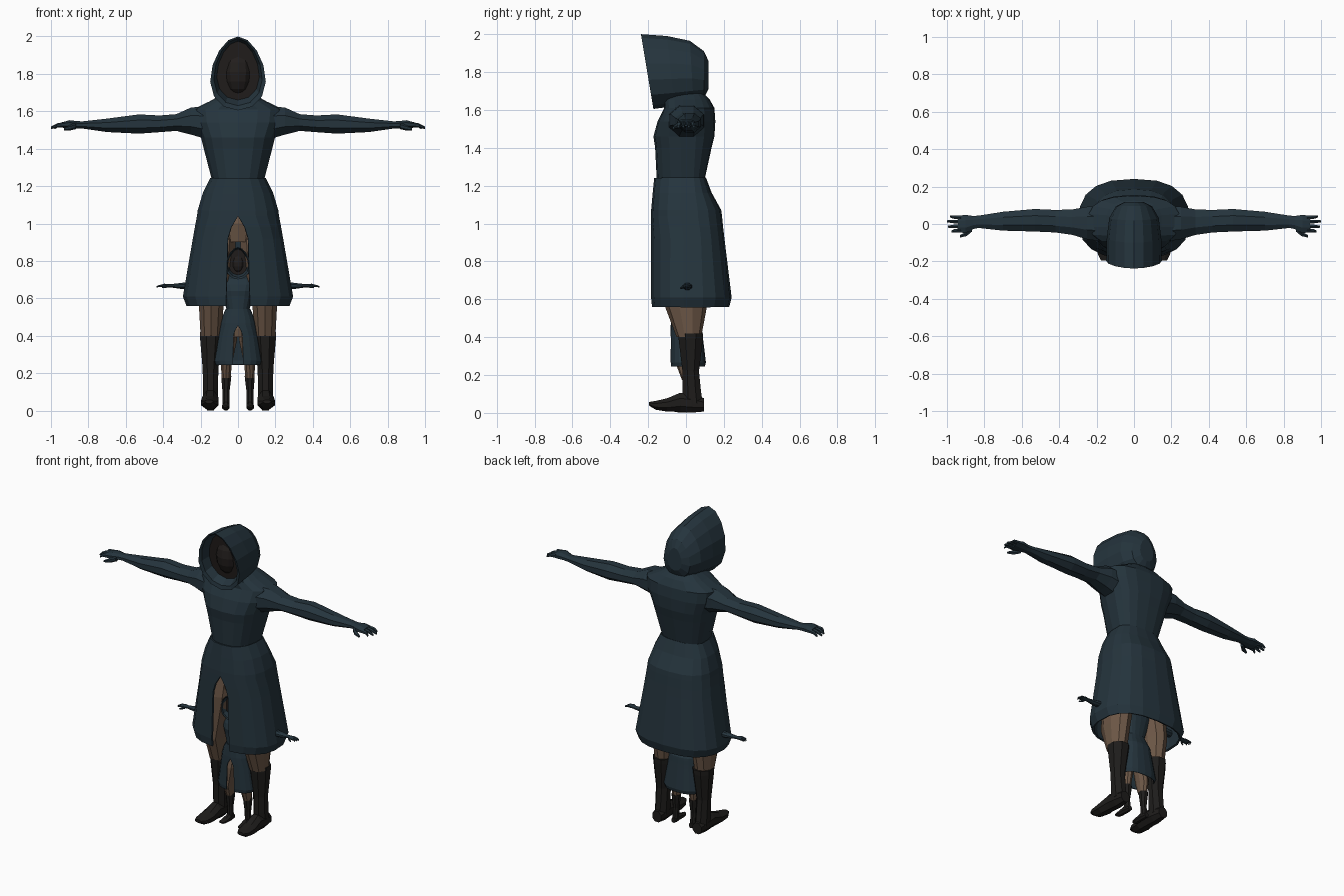
import bpy, bmesh, math
from mathutils import Vector

if "Cube" in bpy.data.objects:
    bpy.data.objects.remove(bpy.data.objects["Cube"])

def material(name, rgb):
    m = bpy.data.materials.new(name)
    m.diffuse_color = (*rgb, 1)
    m.use_nodes = True
    m.node_tree.nodes["Principled BSDF"].inputs["Base Color"].default_value = m.diffuse_color
    return m

NAVY = material("navy cloth", (0.018, 0.034, 0.046))
BROWN = material("brown cloth", (0.150, 0.095, 0.062))
BLACK = material("black leather", (0.013, 0.012, 0.011))
DARK = material("dark face", (0.016, 0.013, 0.012))
parts = []

def finish(name, bm, *mats):
    bmesh.ops.remove_doubles(bm, verts=bm.verts, dist=0.0005)
    bmesh.ops.recalc_face_normals(bm, faces=bm.faces)
    me = bpy.data.meshes.new(name)
    bm.to_mesh(me)
    bm.free()
    for m in mats:
        me.materials.append(m)
    ob = bpy.data.objects.new(name, me)
    bpy.context.collection.objects.link(ob)
    parts.append(ob)
    return ob

def loft(bm, rings, closed=True, caps=(True, True)):
    """Skin a list of rings; returns the faces of each strip."""
    vs = [[bm.verts.new(p) for p in r] for r in rings]
    n, strips = len(vs[0]), []
    for a, b in zip(vs, vs[1:]):
        strips.append([bm.faces.new((a[i], a[(i + 1) % n], b[(i + 1) % n], b[i]))
                       for i in range(n if closed else n - 1)])
    for cap, r in zip(caps, (vs[0], vs[-1])):
        if cap:
            strips.append([bm.faces.new(r)])
    return strips

def spow(v, p):
    return math.copysign(abs(v) ** p, v)

def ellipse(axis, at, c1, r1, c2, r2, n=8):
    """Ring across an axis; c/r are centre and radius on the other two."""
    out = []
    for i in range(n):
        a = 2 * math.pi * (i + 0.5) / n
        p = [c1 + r1 * math.cos(a) * 1.05, c2 + r2 * math.sin(a) * 1.05]
        p.insert(axis, at)
        out.append(Vector(p))
    return out

def flip(ring, side):
    return [Vector((p.x * side, p.y, p.z)) for p in ring]

def coat_ring(z, w, yf, yb, slit=0.0, n=18, p=0.78, yc=0.02):
    """Cross-section of the coat, starting and ending at the front slit."""
    a0 = math.asin((slit / w) ** (1 / p))
    out = []
    for i in range(n + 1):
        a = a0 + (2 * math.pi - 2 * a0) * i / n
        c = spow(math.cos(a), p)
        y = yc - c * ((yc - yf) if c > 0 else (yb - yc))
        out.append(Vector((w * spow(math.sin(a), p), y, z)))
    return out

# Skirt with a front slit
bm = bmesh.new()
rows = [(1.24, .145, -.162, .10), (1.16, .185, -.17, .13), (1.07, .212, -.178, .18),
        (1.04, .216, -.179, .184), (.98, .226, -.18, .19, .035), (.92, .236, -.18, .197, .053),
        (.61, .29, -.18, .235, .062), (.56, .27, -.175, .222, .062)]
loft(bm, [coat_ring(*r) for r in rows], closed=False, caps=(False, False))
skirt = finish("coat_skirt", bm, NAVY)
mod = skirt.modifiers.new("thickness", 'SOLIDIFY')
mod.thickness, mod.offset = 0.012, 0

# Bodice up to the neck
bm = bmesh.new()
rows = [(1.20, .147, -.155, .105), (1.24, .143, -.155, .10), (1.40, .185, -.163, .135),
        (1.46, .20, -.172, .15), (1.54, .235, -.15, .155), (1.61, .245, -.115, .15),
        (1.655, .15, -.12, .125), (1.69, .09, -.08, .09)]
loft(bm, [coat_ring(*r)[:-1] for r in rows])
finish("coat_bodice", bm, NAVY)

# Hood: egg-shaped rings from the back, round the rim and into the dark inside
def hood_ring(y, z0, z1, w, lean, n=14):
    zc, h = (z0 + z1) / 2, (z1 - z0) / 2
    out = []
    for i in range(n):
        t = 2 * math.pi * i / n
        c = math.cos(t)
        out.append(Vector((w * math.sin(t) * (1 - 0.2 * c), y - lean * c, zc + h * c)))
    return out

rows = [(.118, 1.71, 1.86, .05, 0), (.095, 1.66, 1.91, .095, 0), (.03, 1.64, 1.965, .13, .01),
        (-.08, 1.62, 1.99, .143, .02), (-.205, 1.605, 2.0, .146, .033),
        (-.20, 1.63, 1.99, .127, .033), (-.14, 1.66, 1.975, .112, .02)]
bm = bmesh.new()
strips = loft(bm, [hood_ring(*r) for r in rows])
for f in strips[-1]:
    f.material_index = 1
finish("hood", bm, NAVY, DARK)

# Shadowed face inside the hood
bm = bmesh.new()
bmesh.ops.create_uvsphere(bm, u_segments=12, v_segments=8, radius=1)
for v in bm.verts:
    v.co = Vector((v.co.x * .085, v.co.y * .085 - .085, v.co.z * .13 + 1.81))
finish("face", bm, DARK)

# Pelvis
bm = bmesh.new()
loft(bm, [ellipse(2, z, 0, w, .02, d, 10)
          for z, w, d in ((1.12, .15, .10), (1.0, .18, .12), (.90, .15, .10))])
finish("pelvis", bm, BROWN)

ARM = [(.14, 1.535, .095, 0, .10), (.25, 1.548, .075, .005, .09), (.33, 1.54, .046, .01, .07),
       (.42, 1.533, .046, .015, .062), (.53, 1.532, .053, .02, .062), (.70, 1.525, .037, .015, .052),
       (.83, 1.527, .020, .012, .034), (.86, 1.528, .020, .008, .036), (.90, 1.531, .022, 0, .05),
       (.94, 1.527, .015, 0, .046)]
LEG = [(1.02, .09, .085, .02, .11), (.85, .105, .09, 0, .11), (.56, .143, .066, 0, .105),
       (.40, .145, .055, .015, .062)]
BOOT = [(.42, .143, .063, .025, .067), (.39, .144, .061, .025, .066), (.22, .147, .043, .025, .045),
        (.12, .147, .042, .03, .05), (.05, .147, .042, .035, .055)]
FOOT = [(.095, .147, .033, .042, .036), (.03, .147, .043, .05, .05), (-.03, .148, .043, .056, .052),
        (-.10, .15, .048, .042, .036), (-.16, .153, .042, .04, .024), (-.195, .155, .022, .048, .010)]

for side, label in ((1, "left"), (-1, "right")):
    # Sleeve and palm
    bm = bmesh.new()
    loft(bm, [flip(ellipse(0, x, yc, hy, zc, hz), side) for x, zc, hz, yc, hy in ARM])
    # Fingers, gently curled
    for y, tip in ((-.034, .975), (-.012, .995), (.012, 1.0), (.034, .985)):
        rings = [ellipse(0, .925, y, .012, 1.529, .013, 6),
                 ellipse(0, .965, y * 1.1, .010, 1.525, .011, 6),
                 ellipse(0, tip, y * 1.2, .006, 1.512, .006, 6)]
        loft(bm, [flip(r, side) for r in rings])
    # Thumb
    rings = [ellipse(0, .865, -.025, .016, 1.522, .016, 6),
             ellipse(0, .895, -.052, .014, 1.513, .014, 6),
             ellipse(0, .93, -.066, .007, 1.505, .007, 6)]
    loft(bm, [flip(r, side) for r in rings])
    finish(label + "_arm", bm, NAVY)

    # Trouser leg
    bm = bmesh.new()
    loft(bm, [flip(ellipse(2, z, xc, rx, yc, ry, 10), side) for z, xc, rx, yc, ry in LEG])
    finish(label + "_leg", bm, BROWN)

    # Boot shaft and foot
    bm = bmesh.new()
    loft(bm, [flip(ellipse(2, z, xc, rx, yc, ry), side) for z, xc, rx, yc, ry in BOOT])
    loft(bm, [flip(ellipse(1, y, xc, rx, zc, rz), side) for y, xc, rx, zc, rz in FOOT])
    for v in bm.verts:
        v.co.z = max(v.co.z, 0)
    finish(label + "_boot", bm, BLACK)

# Small copy of the whole figure standing between the legs
for ob in list(parts):
    small = ob.copy()
    small.name = "small_" + ob.name
    small.scale = (0.437,) * 3
    bpy.context.collection.objects.link(small)
